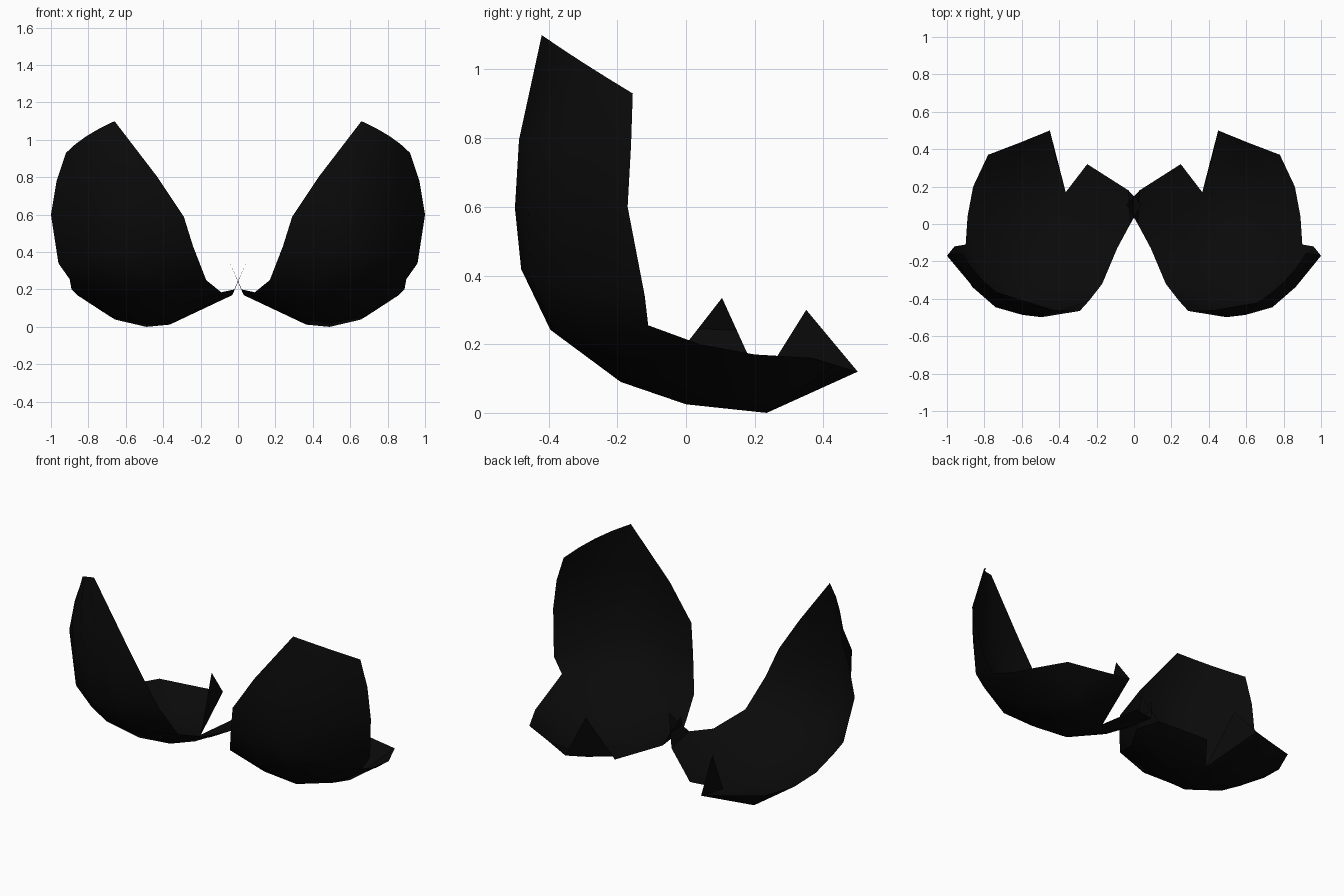
import bpy
import bmesh
import math
from mathutils import Vector

cube = bpy.data.objects.get("Cube")
if cube:
    bpy.data.objects.remove(cube, do_unlink=True)

# One near-black material
black = bpy.data.materials.new("soft_black")
black.use_nodes = True
black.diffuse_color = (0.003, 0.003, 0.003, 1)
shader = black.node_tree.nodes["Principled BSDF"]
shader.inputs["Base Color"].default_value = black.diffuse_color

# Three rails of each cup, from the upper tip down and back along the floor
inner_rail = [(.66, -.42, 1.1), (.43, -.46, .8), (.29, -.465, .59), (.24, -.41, .43),
              (.17, -.32, .25), (.09, -.13, .185), (.02, 0, .2), (.03, .18, .17)]
middle_rail = [(.81, -.3, 1.02), (.74, -.445, .79), (.68, -.46, .6), (.68, -.455, .4),
               (.6, -.385, .24), (.52, -.19, .09), (.49, 0, .025), (.49, .235, 0)]
outer_rail = [(.92, -.155, .93), (.97, -.16, .78), (1, -.17, .6), (.96, -.12, .34),
              (.9, -.11, .255), (.89, .04, .2), (.86, .2, .17), (.78, .37, .16)]

# Corners of the notched rear hem, and the free tips of the two folded tabs
hem_inner = (.25, .32, .08)
hem_notch = (.365, .17, .012)
hem_corner = (.45, .5, .12)
hem_outer = (.61, .435, .14)
center_tab_tip = (-.04, .105, .335)
rear_tab_tip = (.42, .35, .3)


def arc(a, b, c, steps):
    """Points on the parabola that passes through a, b and c."""
    a, b, c = Vector(a), Vector(b), Vector(c)
    points = []
    for i in range(steps + 1):
        t = i / steps
        points.append(a * (1 - t) * (1 - 2 * t) + b * 4 * t * (1 - t) + c * t * (2 * t - 1))
    return points


def build(name, patches, side):
    """Skin patches, each a list of rows of points, into one sheet."""
    bm = bmesh.new()
    for rows in patches:
        grid = [[bm.verts.new((p[0] * side, p[1], p[2])) for p in row] for row in rows]
        for top, low in zip(grid, grid[1:]):
            for i in range(len(top) - 1):
                quad = [top[i], top[i + 1], low[i + 1], low[i]]
                bm.faces.new(quad if side > 0 else quad[::-1])
    bmesh.ops.remove_doubles(bm, verts=bm.verts, dist=0.001)
    mesh = bpy.data.meshes.new(name)
    bm.to_mesh(mesh)
    bm.free()
    mesh.materials.append(black)
    obj = bpy.data.objects.new(name, mesh)
    bpy.context.collection.objects.link(obj)
    bpy.ops.object.select_all(action="DESELECT")
    obj.select_set(True)
    bpy.context.view_layer.objects.active = obj
    bpy.ops.object.shade_smooth_by_angle(angle=math.radians(50))


cup_rows = [arc(a, b, c, 4) for a, b, c in zip(inner_rail, middle_rail, outer_rail)]
last = cup_rows[-1]
last[1] = hem_notch

# Rear hem on either side of the notch
inner_hem = [last[:2], [last[0], hem_inner]]
outer_hem = [last[1:], [hem_corner, hem_corner, hem_outer, last[-1]]]

for label, side in (("left", 1), ("right", -1)):
    build(label + "_cup", [cup_rows, inner_hem, outer_hem], side)
    # Tabs folded up from the inner edge and from the notch
    build(label + "_center_tab", [[inner_rail[-2:], [center_tab_tip] * 2]], side)
    build(label + "_rear_tab", [[[hem_notch, hem_corner], [rear_tab_tip] * 2]], side)
